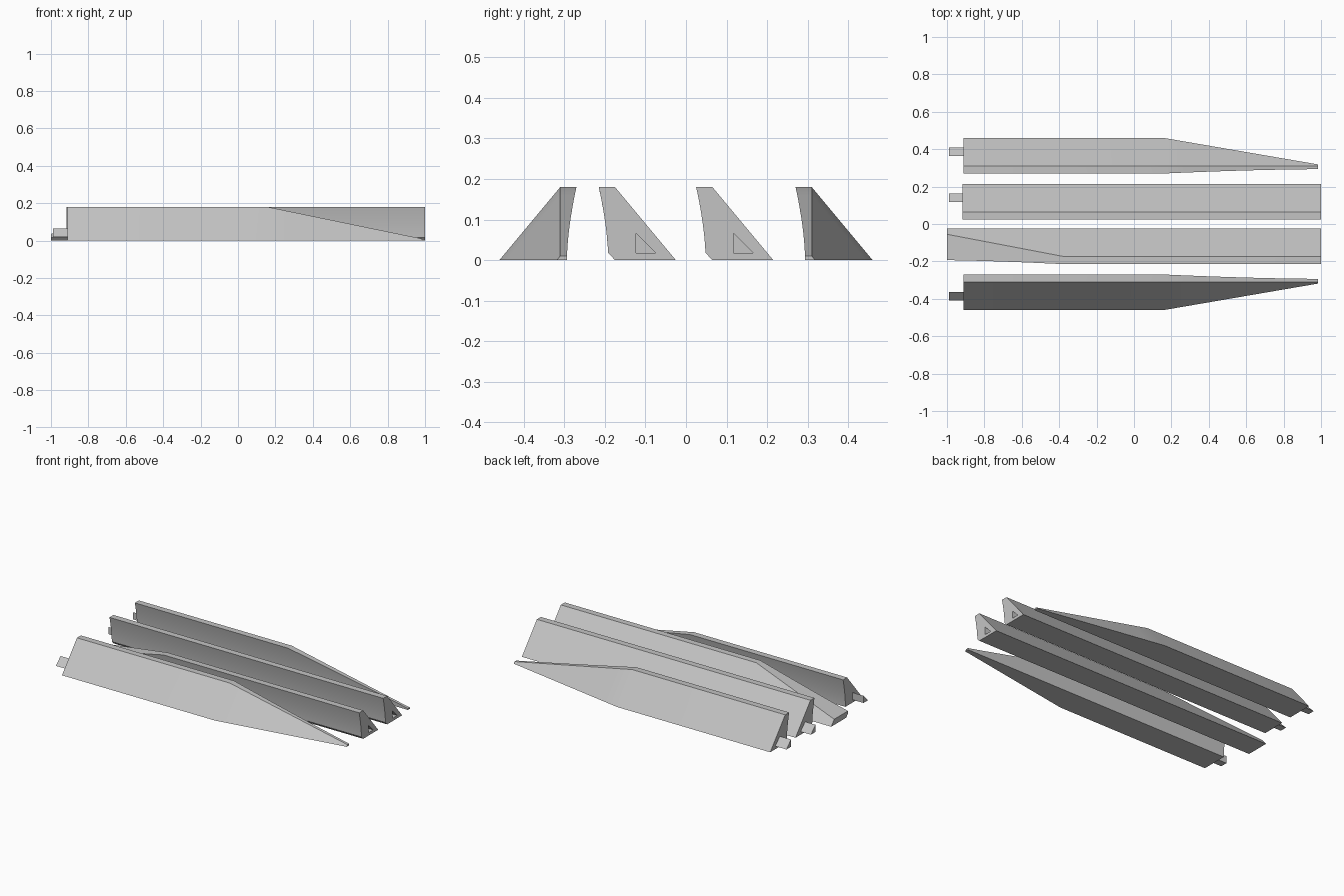
import bpy, bmesh

if "Cube" in bpy.data.objects:
    bpy.data.objects.remove(bpy.data.objects["Cube"])

H, SLOPE_W = 0.18, 0.15          # full height, width of the sloped side
PEG_V, PEG_Z = 0.052, 0.018      # corner of the triangular joint

grey = bpy.data.materials.new("light_grey")
grey.diffuse_color = (0.55, 0.55, 0.55, 1)
grey.use_nodes = True
grey.node_tree.nodes["Principled BSDF"].inputs["Base Color"].default_value = grey.diffuse_color


def loft(name, sections, ridge_y, side):
    """Skin a list of (x, [(v, z), ...]) sections; v runs outward from the ridge."""
    bm = bmesh.new()
    rings = [[bm.verts.new((x, ridge_y + side * v, z)) for v, z in pts]
             for x, pts in sections]
    for a, b in zip(rings, rings[1:]):
        for i in range(len(a)):
            j = (i + 1) % len(a)
            bm.faces.new((a[i], a[j], b[j], b[i]))
    bm.faces.new(rings[0])
    bm.faces.new(rings[-1])
    bmesh.ops.recalc_face_normals(bm, faces=bm.faces)
    mesh = bpy.data.meshes.new(name)
    bm.to_mesh(mesh)
    bm.free()
    mesh.materials.append(grey)
    ob = bpy.data.objects.new(name, mesh)
    bpy.context.collection.objects.link(ob)
    return ob


def profile(h, chamfer, keep_outer):
    """Cross-section of a strip lowered to height h."""
    run = SLOPE_W * h / H
    ridge, outer = (SLOPE_W - run, SLOPE_W) if keep_outer else (0, run)
    z0 = 0.018 if chamfer else 0
    n = 12
    pts = [(outer, 0)]
    pts.append((0, 0) if chamfer else (-0.008, 0))
    for i in range(n + 1):       # hollow inner side
        z = z0 + (h - z0) * i / n
        pts.append((-0.0165 - 0.0235 * (z / H) ** 1.7, z))
    pts.append((ridge, h))
    return pts


def triangle(inset):
    v, z, s = PEG_V + inset, PEG_Z + inset, 0.048 - 2.5 * inset
    return [(v, z), (v + s, z), (v, z + s)]


def strip(name, ridge_y, side, stations, chamfer, keep_outer=False,
          peg=False, socket=False):
    """Stations are (x, height) pairs; sloping spans are subdivided."""
    secs = []
    for (xa, ha), (xb, hb) in zip(stations, stations[1:]):
        n = 1 if ha == hb else 8
        secs += [(xa + (xb - xa) * i / n,
                  profile(ha + (hb - ha) * i / n, chamfer, keep_outer))
                 for i in range(n)]
    secs.append((stations[-1][0], profile(stations[-1][1], chamfer, keep_outer)))
    ob = loft(name, secs, ridge_y, side)
    if socket:                   # triangular pocket in the right end
        tri = triangle(0)
        cutter = loft("socket_cutter", [(0.91, tri), (1.05, tri)], ridge_y, side)
        mod = ob.modifiers.new("socket", 'BOOLEAN')
        mod.operation, mod.solver, mod.object = 'DIFFERENCE', 'EXACT', cutter
        bpy.context.view_layer.objects.active = ob
        bpy.ops.object.modifier_apply(modifier=mod.name)
        bpy.data.objects.remove(cutter)
    if peg:                      # triangular peg on the left end
        tri, x = triangle(0.001), stations[0][0]
        loft(name + "_peg", [(-0.99, tri), (x + 0.001, tri)], ridge_y, side)
    bpy.ops.object.select_all(action='DESELECT')
    ob.select_set(True)
    bpy.context.view_layer.objects.active = ob
    bpy.ops.object.shade_smooth_by_angle(angle=0.35)


# Outer pair: mirrored, pointed at the right end
for label, side in (("back", 1), ("front", -1)):
    strip(label + "_pointed_strip", 0.31 * side, side,
          [(-0.912, H), (0.16, H), (0.985, 0.01)], chamfer=False, peg=True)

# Inner pair: one straight, one cut down towards the left end
strip("straight_strip", 0.065, 1, [(-0.918, H), (1, H)],
      chamfer=True, peg=True, socket=True)
strip("ramped_strip", -0.175, 1, [(-1, 0.036), (-0.37, H), (1, H)],
      chamfer=True, keep_outer=True, socket=True)
